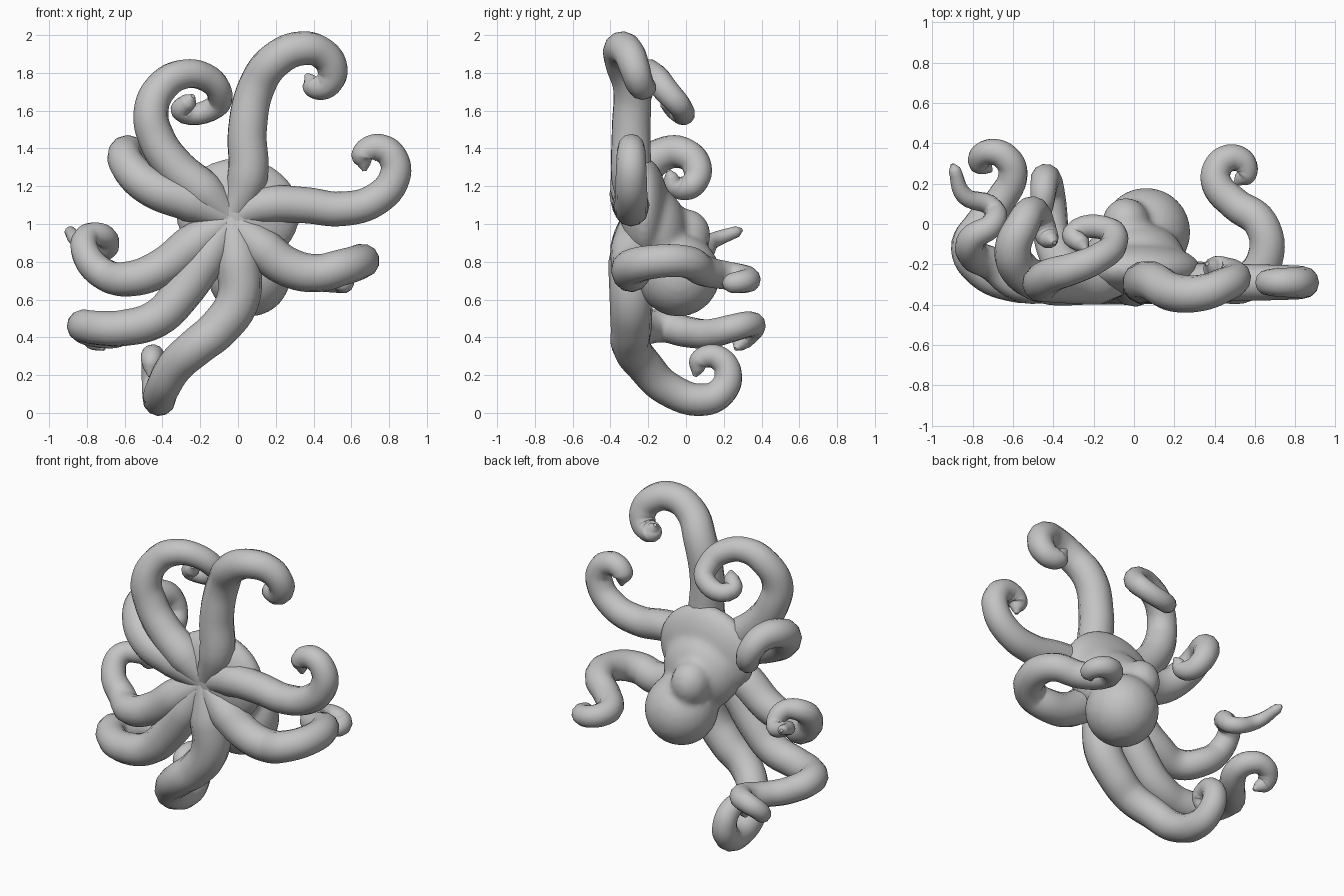
import bpy
from math import radians
from mathutils import Vector, Matrix

if "Cube" in bpy.data.objects:
    bpy.data.objects.remove(bpy.data.objects["Cube"], do_unlink=True)

# Single clay colour
clay = bpy.data.materials.new("clay_grey")
clay.use_nodes = True
clay.diffuse_color = (.55, .55, .55, 1)
for node in clay.node_tree.nodes:
    if node.type == 'BSDF_PRINCIPLED':
        node.inputs["Base Color"].default_value = clay.diffuse_color

MOUTH = Vector((-.04, -.27, 1.03))
ARM_DEPTH = -.29
RIGHT, BACK, UP = Vector((1, 0, 0)), Vector((0, 1, 0)), Vector((0, 0, 1))


def activate(obj):
    bpy.ops.object.select_all(action='DESELECT')
    obj.select_set(True)
    bpy.context.view_layer.objects.active = obj


def finish(obj):
    activate(obj)
    obj.data.materials.clear()
    obj.data.materials.append(clay)
    bpy.ops.object.shade_smooth()


def blob(location, scale):
    bpy.ops.mesh.primitive_uv_sphere_add(segments=32, ring_count=20, location=location)
    obj = bpy.context.object
    obj.scale = scale
    bpy.ops.object.transform_apply(location=False, rotation=False, scale=True)
    return obj


def curl(points, axis, step, count, shrink=.85, turn=45):
    """Continue the path as a spiral that keeps turning about the axis."""
    heading = (points[-1] - points[-2]).normalized()
    rotation = Matrix.Rotation(radians(turn), 3, axis)
    for _ in range(count):
        heading = rotation @ heading
        points.append(points[-1] + heading * step)
        step *= shrink


def arm(name, flat, rise=(), spiral=None, thick=.11, thin=.05, tip=.035):
    """Tapered tube: flat (x, z) points in the front plane, then free points, then a curl."""
    points = [MOUTH] + [Vector((x, ARM_DEPTH, z)) for x, z in flat]
    points += [Vector(p) for p in rise]
    if spiral:
        curl(points, **spiral)
    points.append(points[-1] + (points[-1] - points[-2]).normalized() * tip)
    last = len(points) - 1

    curve = bpy.data.curves.new(name, 'CURVE')
    curve.dimensions = '3D'
    curve.bevel_depth = 1
    curve.bevel_resolution = 4
    curve.resolution_u = 6
    curve.use_fill_caps = True
    spline = curve.splines.new('BEZIER')
    spline.bezier_points.add(last)
    for i, (knot, position) in enumerate(zip(spline.bezier_points, points)):
        knot.co = position
        knot.handle_left_type = knot.handle_right_type = 'AUTO'
        knot.radius = thick + (thin - thick) * max(i - 1, 0) / (last - 2)
    spline.bezier_points[0].radius = thick * .65
    spline.bezier_points[last - 1].radius = tip
    spline.bezier_points[last].radius = tip * .3

    obj = bpy.data.objects.new(name, curve)
    bpy.context.collection.objects.link(obj)
    activate(obj)
    bpy.ops.object.convert(target='MESH')
    finish(bpy.context.object)


# Body: web, neck, eye lump and head blended into one skin
parts = [
    blob(location=(0, -.22, 1.06), scale=(.33, .13, .29)),
    blob(location=(0, -.16, .95), scale=(.25, .17, .24)),
    blob(location=(-.04, 0, .94), scale=(.12, .13, .14)),
    blob(location=(.06, -.04, .73), scale=(.22, .22, .22)),
]
bpy.ops.object.select_all(action='DESELECT')
for part in parts:
    part.select_set(True)
bpy.context.view_layer.objects.active = parts[0]
bpy.ops.object.join()
body = bpy.context.object
body.name = "body_and_head"
remesh = body.modifiers.new("blend", 'REMESH')
remesh.mode = 'VOXEL'
remesh.voxel_size = .02
soften = body.modifiers.new("soften", 'SMOOTH')
soften.iterations = 6
activate(body)
for modifier in list(body.modifiers):
    bpy.ops.object.modifier_apply(modifier=modifier.name)
finish(body)

# Arms, clockwise from the top
arm("arm_top",
    flat=[(.05, 1.25), (.05, 1.5), (.1, 1.73)],
    rise=[(.2, -.34, 1.87), (.34, -.34, 1.93), (.45, -.3, 1.9), (.5, -.27, 1.82)],
    spiral=dict(axis=BACK, step=.07, count=4, shrink=.8), thin=.06)

arm("arm_right_upper",
    flat=[(.15, 1.1), (.35, 1.1), (.55, 1.08), (.73, 1.13), (.83, 1.25)],
    spiral=dict(axis=-BACK, step=.1, count=5, shrink=.8), thick=.1, thin=.06)

arm("arm_right_lower",
    flat=[(.13, .87), (.27, .77), (.42, .74), (.55, .77)],
    rise=[(.65, -.17, .8), (.63, 0, .8), (.5, .1, .75), (.41, .2, .73)],
    spiral=dict(axis=-UP, step=.08, count=6))

arm("arm_bottom",
    flat=[(0, .8), (0, .6), (-.1, .45), (-.22, .35)],
    rise=[(-.33, -.22, .25), (-.4, -.1, .13), (-.42, .1, .07)],
    spiral=dict(axis=RIGHT, step=.11, count=6), thick=.12)

arm("arm_left_lowest",
    flat=[(-.17, .82), (-.3, .63), (-.43, .5), (-.6, .45)],
    rise=[(-.75, -.23, .45), (-.82, -.12, .46), (-.76, 0, .43), (-.66, .12, .42),
          (-.6, .25, .45)],
    spiral=dict(axis=UP - BACK * .6, step=.09, count=5, turn=50))

arm("arm_left_lower",
    flat=[(-.24, .89), (-.4, .77), (-.57, .71)],
    rise=[(-.7, -.2, .73), (-.8, -.15, .83), (-.8, -.07, .93), (-.7, 0, .93),
          (-.7, .08, .86), (-.84, .14, .91), (-.89, .27, .96)],
    thin=.035, tip=.03)

arm("arm_left_upper",
    flat=[(-.25, 1.12), (-.45, 1.19)],
    rise=[(-.57, -.22, 1.29), (-.6, -.12, 1.37), (-.55, 0, 1.37)],
    spiral=dict(axis=-RIGHT, step=.1, count=5, turn=50))

arm("arm_top_left",
    flat=[(-.18, 1.17), (-.33, 1.3), (-.43, 1.45), (-.46, 1.6)],
    rise=[(-.4, -.25, 1.73), (-.3, -.22, 1.79), (-.18, -.17, 1.78), (-.1, -.1, 1.7),
          (-.12, -.03, 1.62), (-.3, -.05, 1.6), (-.26, -.1, 1.65)],
    tip=.045)
